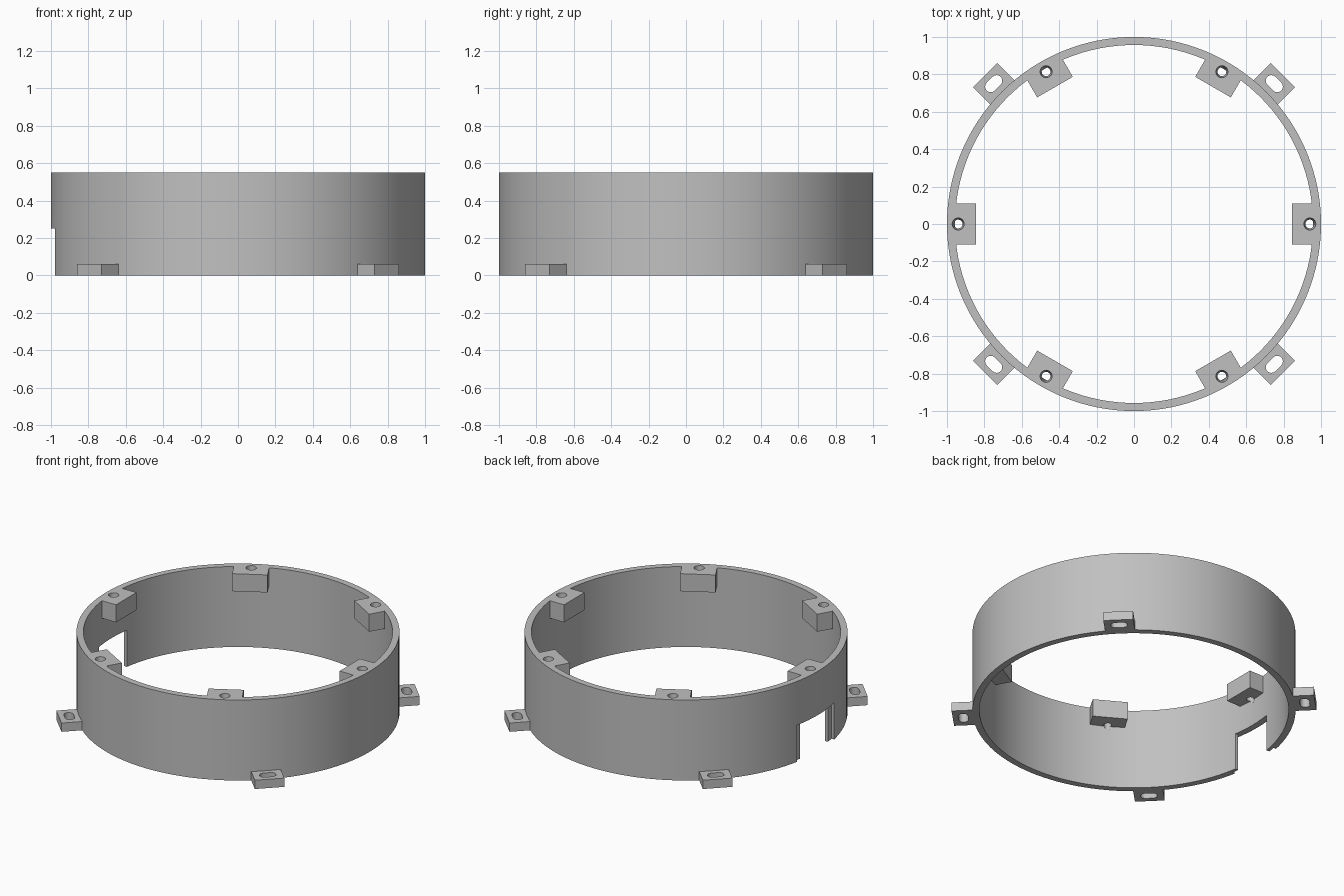
import bpy
import bmesh
from math import sin, cos, pi, asin, radians
from mathutils import Matrix

HEIGHT = 0.55
INNER = 0.957

cube = bpy.data.objects.get("Cube")
if cube:
    bpy.data.objects.remove(cube, do_unlink=True)

grey = bpy.data.materials.new("plain grey")
grey.use_nodes = True
colour = (0.53, 0.53, 0.53, 1)
grey.diffuse_color = colour
grey.node_tree.nodes["Principled BSDF"].inputs["Base Color"].default_value = colour


def prism(name, points, z0, z1, angle=0, taper=None):
    """Extrude a counter-clockwise outline from z0 to z1, then turn it about z."""
    bm = bmesh.new()
    low = [bm.verts.new((x, y, z0)) for x, y in points]
    high = [bm.verts.new((x, y, z1)) for x, y in (taper or points)]
    bm.faces.new(low[::-1])
    bm.faces.new(high)
    n = len(points)
    for i in range(n):
        j = (i + 1) % n
        bm.faces.new((low[i], low[j], high[j], high[i]))
    bm.transform(Matrix.Rotation(radians(angle), 4, "Z"))
    mesh = bpy.data.meshes.new(name)
    bm.to_mesh(mesh)
    bm.free()
    mesh.materials.append(grey)
    obj = bpy.data.objects.new(name, mesh)
    bpy.context.collection.objects.link(obj)
    return obj


def arc(radius, start, end, steps, cx=0, cy=0):
    return [(cx + radius * cos(start + (end - start) * i / steps),
             cy + radius * sin(start + (end - start) * i / steps))
            for i in range(steps + 1)]


def circle(radius, steps, cx=0):
    return arc(radius, 0, 2 * pi, steps, cx)[:-1]


def rect(x0, x1, half):
    return [(x0, -half), (x1, -half), (x1, half), (x0, half)]


def cut(obj, cutter):
    mod = obj.modifiers.new("cut", "BOOLEAN")
    mod.operation = "DIFFERENCE"
    mod.solver = "EXACT"
    mod.object = cutter
    bpy.context.view_layer.objects.active = obj
    bpy.ops.object.modifier_apply(modifier=mod.name)


def discard(cutter):
    bpy.data.objects.remove(cutter, do_unlink=True)


# Ring wall
ring = prism("ring_wall", circle(1, 128), 0, HEIGHT)
bore = prism("bore_cutter", circle(INNER, 128), -0.1, HEIGHT + 0.1)
cut(ring, bore)
discard(bore)

# Side opening, wider in the outer half of the wall
step = asin(0.2 / 0.98)
outer = [(1.1, -0.2), (1.1, 0.2)] + arc(0.98, step, -step, 12)
for outline in (rect(0.85, 1.1, 0.15), outer):
    opening = prism("opening_cutter", outline, -0.1, 0.25, 180)
    cut(ring, opening)
    discard(opening)

parts = [ring]

# Six inner screw blocks with tapered holes, flush with the rim
for i in range(6):
    block = prism(f"screw_block_{i + 1}", rect(0.845, 0.97, 0.11),
                  HEIGHT - 0.12, HEIGHT, i * 60)
    hole = prism("hole_cutter", circle(0.022, 24, 0.94), HEIGHT - 0.14,
                 HEIGHT + 0.01, i * 60, circle(0.033, 24, 0.94))
    cut(block, hole)
    cut(ring, hole)
    discard(hole)
    parts.append(block)

# Four outer mounting lugs with slots
slot = arc(0.03, 0, pi, 12, 1.061, 0.022) + arc(0.03, pi, 2 * pi, 12, 1.061, -0.022)
for i in range(4):
    turn = 45 + i * 90
    lug = prism(f"mounting_lug_{i + 1}", rect(0.982, 1.126, 0.0925), 0, 0.06, turn)
    cutter = prism("slot_cutter", slot, -0.1, 0.2, turn)
    cut(lug, cutter)
    discard(cutter)
    parts.append(lug)

# Smooth curved walls, keep the edges sharp
bpy.ops.object.select_all(action="DESELECT")
for part in parts:
    part.select_set(True)
bpy.context.view_layer.objects.active = ring
bpy.ops.object.shade_smooth_by_angle(angle=radians(30))
